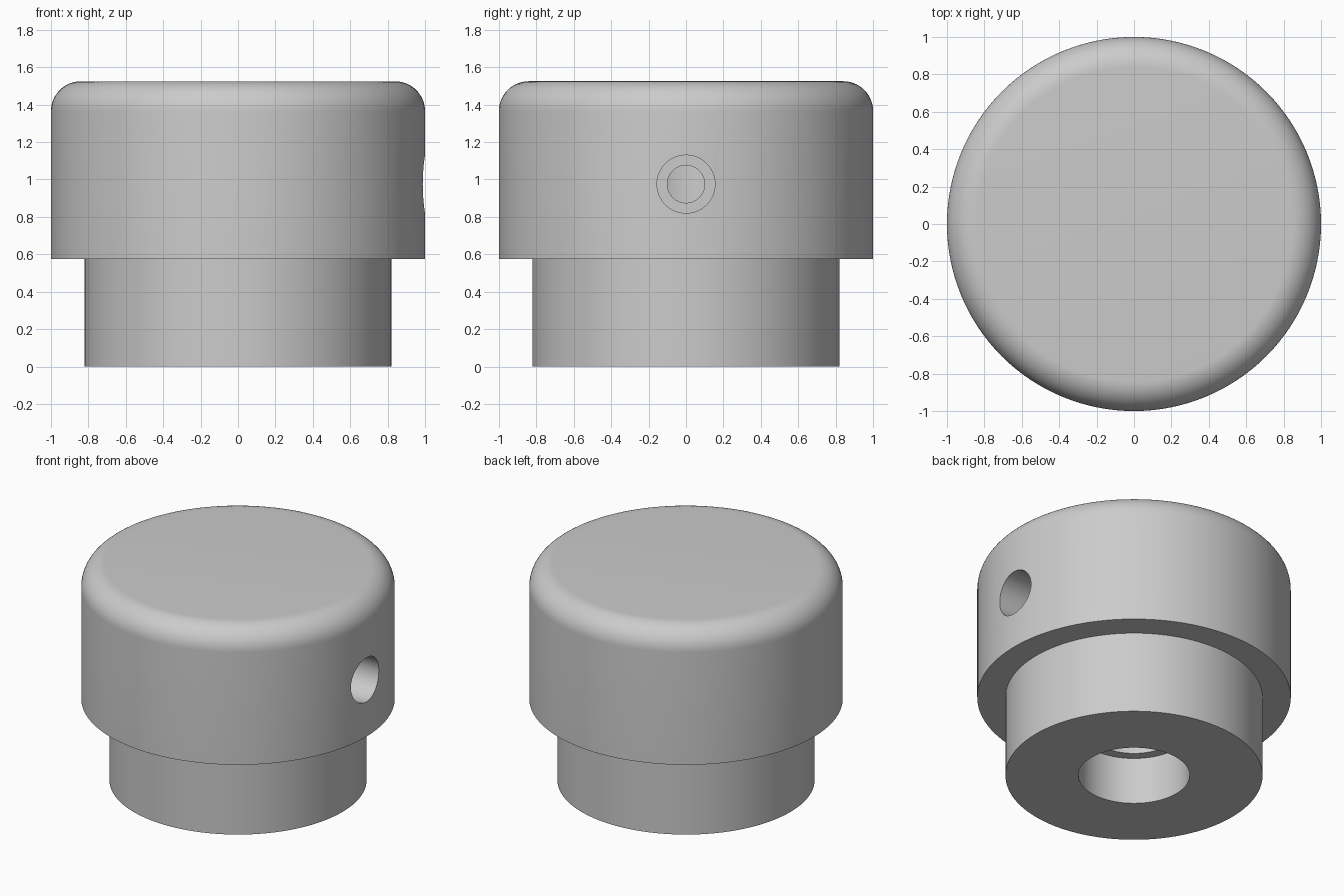
import bpy
import bmesh
from math import pi, sin, cos, radians
from mathutils import Matrix

cube = bpy.data.objects.get("Cube")
if cube:
    bpy.data.objects.remove(cube, do_unlink=True)

SEGMENTS = 128
FILLET = 0.16
TOP, SHOULDER = 1.525, 0.575
HEAD_R, STEM_R = 1.0, 0.82
BORE_R, INNER_R = 0.355, 0.29
LEDGE, BORE_TOP = 0.33, 1.25
HOLE_Z = 0.975

# Single grey material
grey = bpy.data.materials.new("satin grey")
grey.use_nodes = True
colour = (0.6, 0.6, 0.6, 1)
grey.diffuse_color = colour
grey.node_tree.nodes["Principled BSDF"].inputs["Base Color"].default_value = colour


def make_object(name, bm):
    bmesh.ops.recalc_face_normals(bm, faces=bm.faces[:])
    mesh = bpy.data.meshes.new(name)
    bm.to_mesh(mesh)
    bm.free()
    mesh.materials.append(grey)
    obj = bpy.data.objects.new(name, mesh)
    bpy.context.collection.objects.link(obj)
    return obj


def lathe(name, profile):
    """Revolve (radius, z) points around z."""
    bm = bmesh.new()
    verts = [bm.verts.new((r, 0, z)) for r, z in profile]
    edges = [bm.edges.new(pair) for pair in zip(verts, verts[1:])]
    bmesh.ops.spin(bm, geom=verts + edges, cent=(0, 0, 0), axis=(0, 0, 1),
                   angle=2 * pi, steps=SEGMENTS)
    bmesh.ops.remove_doubles(bm, verts=bm.verts[:], dist=1e-5)
    bmesh.ops.holes_fill(bm, edges=[e for e in bm.edges if e.is_boundary], sides=0)
    return make_object(name, bm)


def side_cutter(name, radius, x_start, x_end):
    """Cylinder lying along x at the height of the screw hole."""
    bm = bmesh.new()
    place = (Matrix.Translation(((x_start + x_end) / 2, 0, HOLE_Z))
             @ Matrix.Rotation(pi / 2, 4, 'Y'))
    bmesh.ops.create_cone(bm, cap_ends=True, segments=64, radius1=radius,
                          radius2=radius, depth=x_end - x_start, matrix=place)
    obj = make_object(name, bm)
    obj.hide_render = True
    return obj


# Knob body: stepped bore, stem, shoulder, head with rounded rim
steps = 14
rim = [(HEAD_R - FILLET + FILLET * cos(a), TOP - FILLET + FILLET * sin(a))
       for a in (pi / 2 * i / steps for i in range(steps + 1))]
knob = lathe("knob_body", [
    (INNER_R, BORE_TOP), (INNER_R, LEDGE), (BORE_R, LEDGE), (BORE_R, 0),
    (STEM_R, 0), (STEM_R, SHOULDER), (HEAD_R, SHOULDER)] + rim)

# Set-screw hole: wide outer part, narrow part breaking into the bore
cutters = [side_cutter("screw_hole_outer_cutter", 0.155, 0.55, 1.2),
           side_cutter("screw_hole_inner_cutter", 0.1, 0.1, 0.7)]
bpy.context.view_layer.objects.active = knob
for cutter in cutters:
    mod = knob.modifiers.new(cutter.name, 'BOOLEAN')
    mod.operation = 'DIFFERENCE'
    mod.solver = 'EXACT'
    mod.object = cutter
    bpy.ops.object.modifier_apply(modifier=mod.name)
for cutter in cutters:
    bpy.data.objects.remove(cutter, do_unlink=True)

# Smooth shading with crisp machined edges
bpy.ops.object.select_all(action='DESELECT')
knob.select_set(True)
bpy.ops.object.shade_smooth_by_angle(angle=radians(30))
